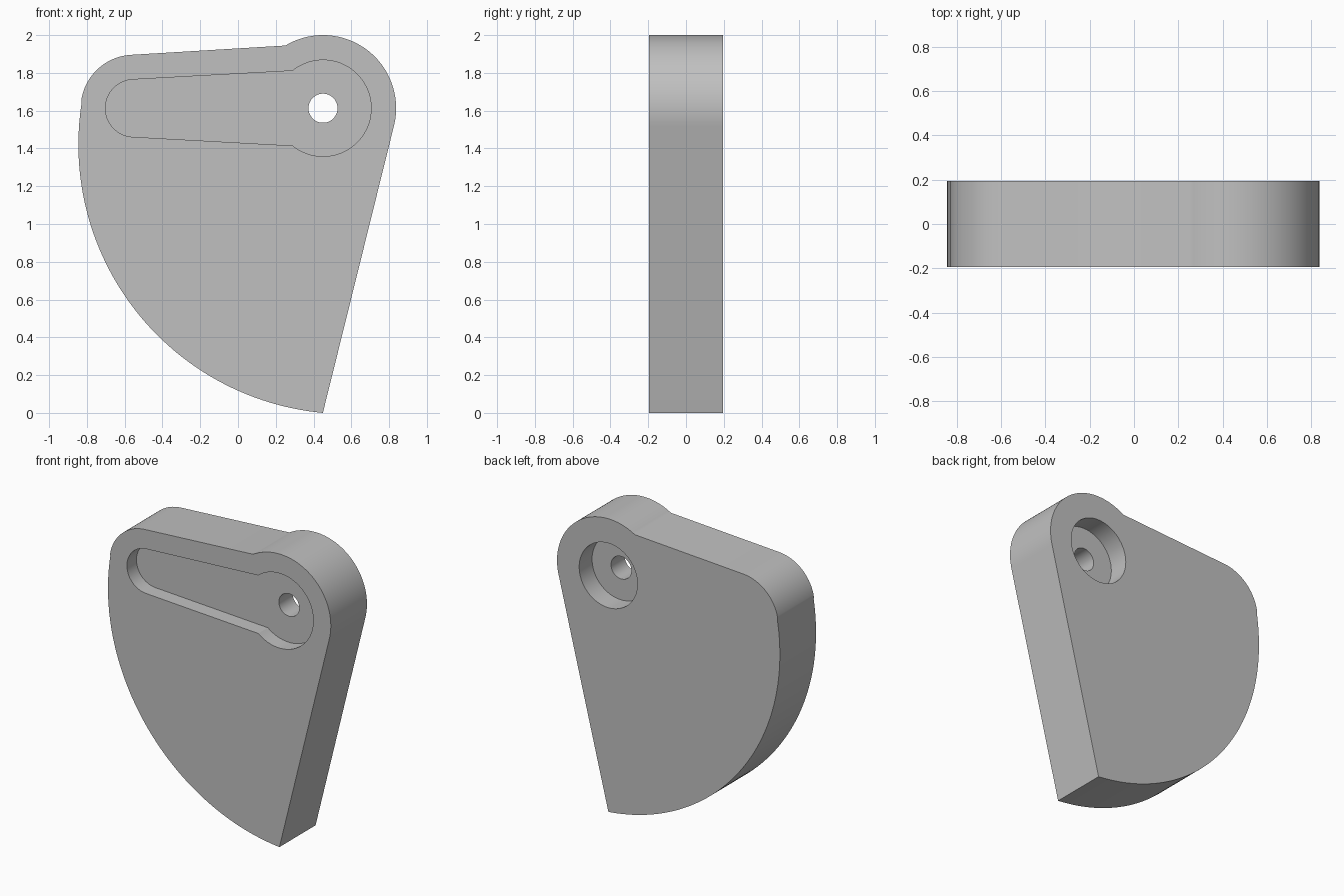
import bpy, bmesh, math
from math import cos, sin, radians

if "Cube" in bpy.data.objects:
    bpy.data.objects.remove(bpy.data.objects["Cube"], do_unlink=True)

HALF = 0.195                # half thickness of the plate
PIVOT = (0.45, 1.613)       # hub centre (x, z)
TAIL = (-0.55, 1.613)       # centre of the rounded far corner
SWEEP = (0.581, 1.42)       # centre of the large curved edge

grey = bpy.data.materials.new("plain_grey")
grey.use_nodes = True
color = (0.53, 0.53, 0.53, 1)
grey.diffuse_color = color
grey.node_tree.nodes["Principled BSDF"].inputs["Base Color"].default_value = color


def arc(centre, radius, start, end, steps):
    """Points on an arc in the x-z plane, angles in degrees."""
    angles = [radians(start + (end - start) * i / steps) for i in range(steps + 1)]
    return [(centre[0] + radius * cos(a), centre[1] + radius * sin(a)) for a in angles]


def circle(centre, radius, steps=64):
    return arc(centre, radius, 0, 360, steps)[:-1]


def prism(name, profile, y0, y1):
    """Extrude an x-z profile from y0 to y1."""
    bm = bmesh.new()
    face = bm.faces.new([bm.verts.new((x, y0, z)) for x, z in profile])
    grown = bmesh.ops.extrude_face_region(bm, geom=[face])["geom"]
    bmesh.ops.translate(bm, vec=(0, y1 - y0, 0),
                        verts=[v for v in grown if isinstance(v, bmesh.types.BMVert)])
    bmesh.ops.recalc_face_normals(bm, faces=bm.faces)
    mesh = bpy.data.meshes.new(name)
    bm.to_mesh(mesh)
    bm.free()
    mesh.materials.append(grey)
    obj = bpy.data.objects.new(name, mesh)
    bpy.context.collection.objects.link(obj)
    return obj


# Fan-shaped plate: hub, rounded corner, sweeping edge, pointed foot
outline = (arc(PIVOT, 0.387, -14, 121, 48)
           + arc(TAIL, 0.283, 93.4, 170.3, 24)
           + arc(SWEEP, 1.426, 171, 264.7, 64))
plate = prism("fan_plate", outline, -HALF, HALF)

# Keyhole-shaped front pocket, round back recess and through hole
slot = arc(PIVOT, 0.255, -129, 129, 56) + arc(TAIL, 0.152, 93.2, 266.8, 36)
cutters = [
    prism("front_pocket_cutter", slot, -HALF - 0.1, -HALF + 0.103),
    prism("back_recess_cutter", circle(PIVOT, 0.22), HALF - 0.139, HALF + 0.1),
    prism("pivot_hole_cutter", circle(PIVOT, 0.077, 48), -HALF - 0.2, HALF + 0.2),
]

bpy.ops.object.select_all(action='DESELECT')
bpy.context.view_layer.objects.active = plate
plate.select_set(True)
for cutter in cutters:
    cutter.hide_render = True
    cut = plate.modifiers.new(cutter.name, 'BOOLEAN')
    cut.operation = 'DIFFERENCE'
    cut.solver = 'EXACT'
    cut.object = cutter
    bpy.ops.object.modifier_apply(modifier=cut.name)
    bpy.data.objects.remove(cutter, do_unlink=True)

bpy.ops.object.shade_smooth_by_angle(angle=radians(30))
